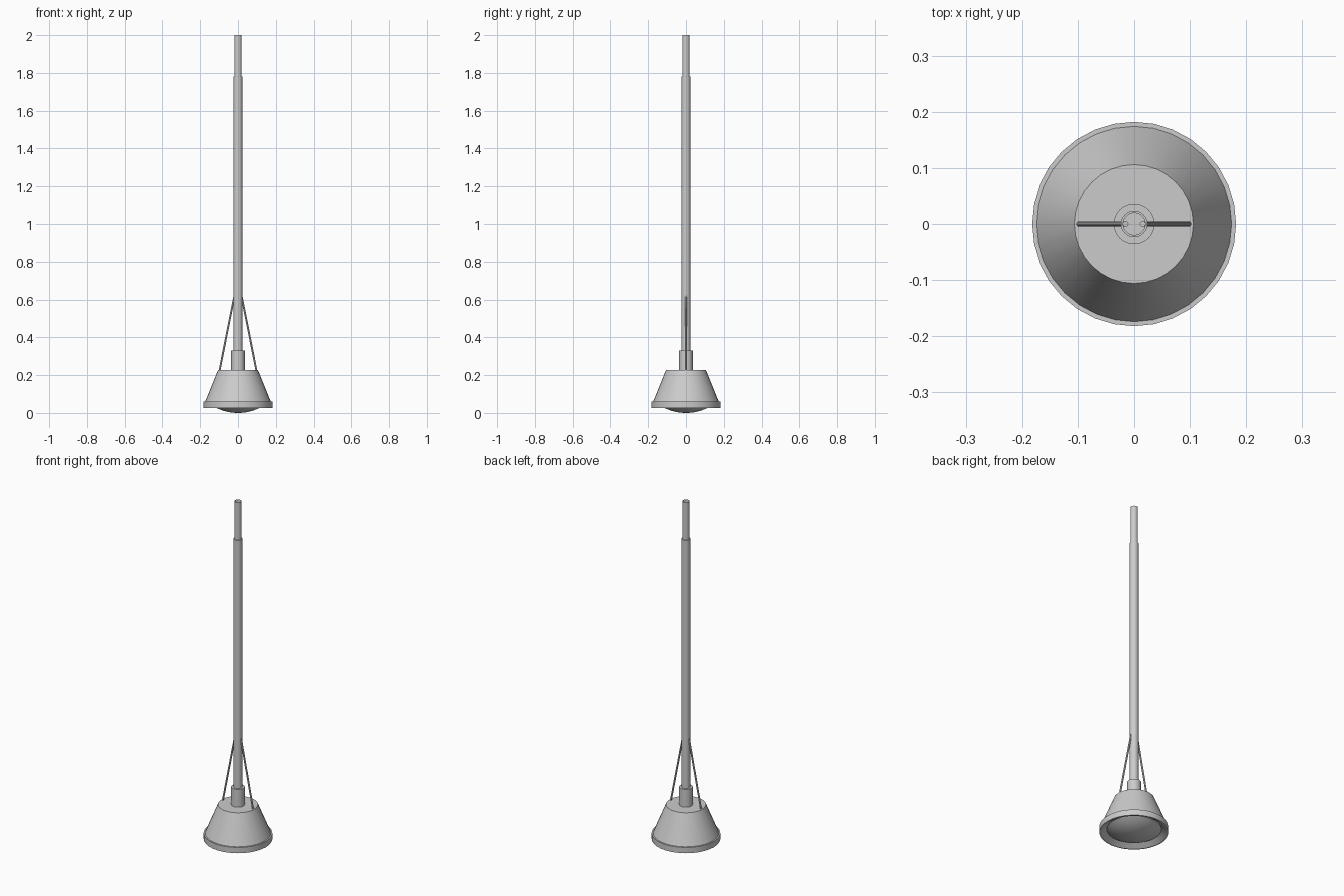
import bpy, bmesh, math
from mathutils import Vector

if "Cube" in bpy.data.objects:
    bpy.data.objects.remove(bpy.data.objects["Cube"])


def finish(name, bm):
    bmesh.ops.recalc_face_normals(bm, faces=bm.faces[:])
    me = bpy.data.meshes.new(name)
    bm.to_mesh(me)
    bm.free()
    ob = bpy.data.objects.new(name, me)
    bpy.context.collection.objects.link(ob)
    bpy.ops.object.select_all(action='DESELECT')
    ob.select_set(True)
    bpy.context.view_layer.objects.active = ob
    bpy.ops.object.shade_smooth_by_angle(angle=math.radians(30))
    return ob


def lathe(name, profile, sides=32):
    """Spin a list of (radius, z) points around the z axis."""
    bm = bmesh.new()
    verts = [bm.verts.new((r, 0, z)) for r, z in profile]
    edges = [bm.edges.new(p) for p in zip(verts, verts[1:])]
    bmesh.ops.spin(bm, geom=verts + edges, cent=(0, 0, 0), axis=(0, 0, 1),
                   angle=math.tau, steps=sides, use_duplicate=False)
    bmesh.ops.remove_doubles(bm, verts=bm.verts[:], dist=1e-5)
    return finish(name, bm)


def strut(name, a, b, radius, sides=10):
    a, b = Vector(a), Vector(b)
    bm = bmesh.new()
    bmesh.ops.create_cone(bm, cap_ends=True, segments=sides, radius1=radius,
                          radius2=radius, depth=(b - a).length)
    rot = (b - a).to_track_quat('Z', 'Y').to_matrix()
    bmesh.ops.rotate(bm, cent=(0, 0, 0), matrix=rot, verts=bm.verts[:])
    bmesh.ops.translate(bm, vec=(a + b) / 2, verts=bm.verts[:])
    return finish(name, bm)


# Conical shade with a stepped rim and recessed underside
lathe("lamp_shade", [(0, 0.226), (0.106, 0.226), (0.174, 0.059), (0.182, 0.059),
                     (0.182, 0.025), (0.173, 0.025), (0.143, 0.045)])

# Domed lens: spherical cap bulging below the rim
edge, rise = 0.143, 0.043
R = (edge ** 2 + rise ** 2) / (2 * rise)
half = math.asin(edge / R)
lathe("lens", [(R * math.sin(half * i / 8), R - R * math.cos(half * i / 8) + 0.001)
               for i in range(9)])

# Collar on top of the shade
lathe("collar", [(0.036, 0.226), (0.036, 0.33), (0.023, 0.33)])

# Open hanging tube in two diameters
lathe("lower_tube", [(0.0235, 0.226), (0.0235, 1.78), (0.0195, 1.78)])
lathe("upper_tube", [(0.0195, 1.78), (0.0195, 2.0)])

# Pair of support wires
for side, s in (("left", -1), ("right", 1)):
    strut(side + "_wire", (s * 0.098, 0, 0.222), (s * 0.015, 0, 0.64), 0.005)

# Model touches the floor plane exactly
for ob in bpy.data.objects:
    if ob.name == "lens":
        ob.location.z = -0.001
